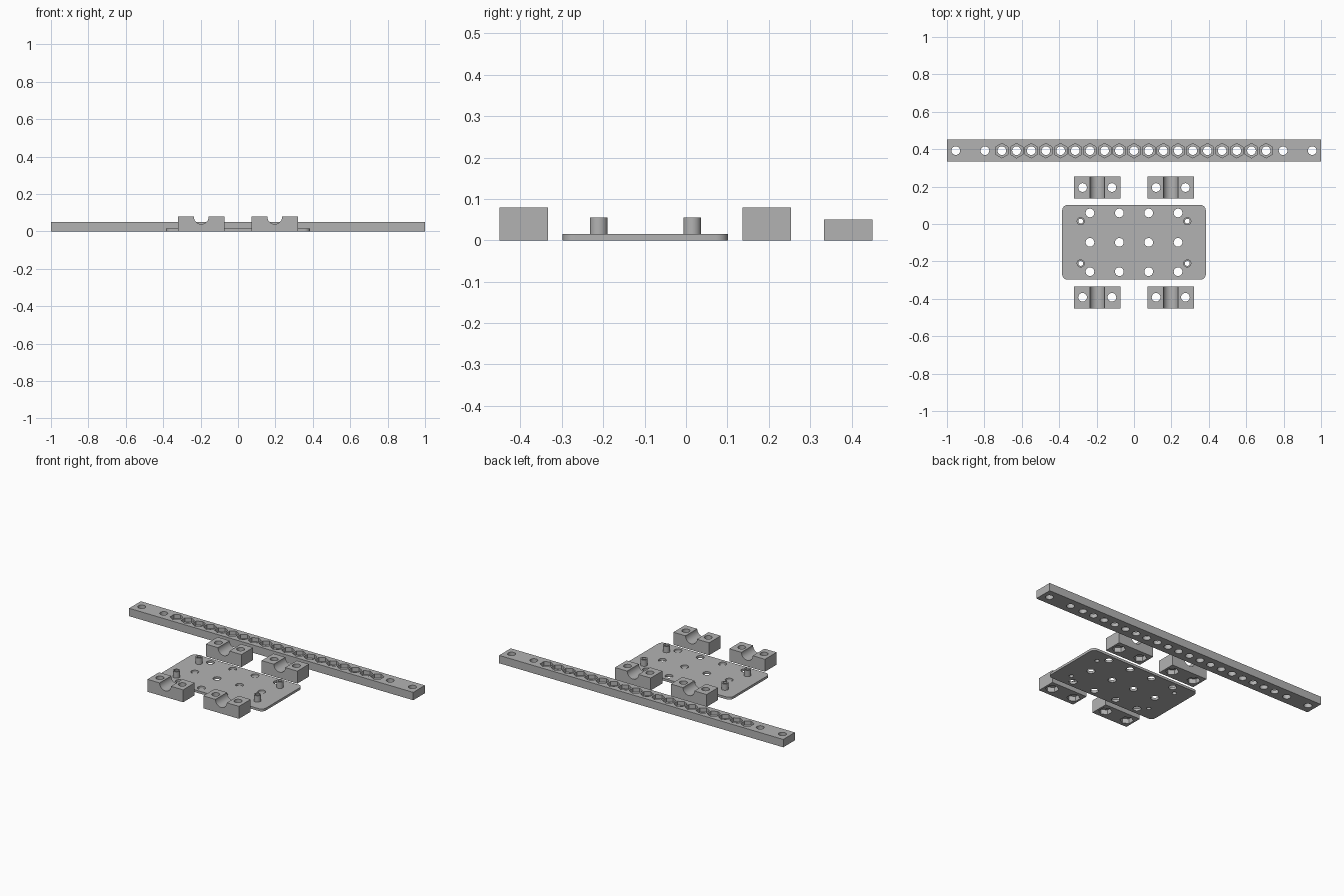
import bpy, bmesh, math
from mathutils import Matrix

if "Cube" in bpy.data.objects:
    bpy.data.objects.remove(bpy.data.objects["Cube"], do_unlink=True)

grey = bpy.data.materials.new("printed_grey")
grey.use_nodes = True
GREY = (0.45, 0.45, 0.45, 1)
grey.diffuse_color = GREY
grey.node_tree.nodes["Principled BSDF"].inputs["Base Color"].default_value = GREY

HOLE, NUT, PITCH = 0.0232, 0.0388, 0.0785


def make_object(name, bm):
    mesh = bpy.data.meshes.new(name)
    bmesh.ops.recalc_face_normals(bm, faces=bm.faces)
    bm.to_mesh(mesh)
    bm.free()
    obj = bpy.data.objects.new(name, mesh)
    bpy.context.collection.objects.link(obj)
    return obj


def box(name, x, y, width, depth, height, corner=0):
    bm = bmesh.new()
    bmesh.ops.create_cube(bm, size=1, matrix=Matrix.Translation((x, y, height / 2))
                          @ Matrix.Diagonal((width, depth, height, 1)))
    if corner:
        upright = [e for e in bm.edges
                   if abs(e.verts[0].co.z - e.verts[1].co.z) > height / 2]
        bmesh.ops.bevel(bm, geom=upright, offset=corner, segments=8,
                        profile=0.5, affect='EDGES')
    return make_object(name, bm)


def rods(points, radius, low, high, sides=32):
    """Upright prisms, one at each point, in a single mesh."""
    bm = bmesh.new()
    for x, y in points:
        bmesh.ops.create_cone(bm, cap_ends=True, segments=sides, radius1=radius,
                              radius2=radius, depth=high - low,
                              matrix=Matrix.Translation((x, y, (low + high) / 2)))
    return make_object("cutter", bm)


def cut(obj, cutter):
    cutter.hide_render = True
    mod = obj.modifiers.new("cut", 'BOOLEAN')
    mod.operation, mod.solver, mod.object = 'DIFFERENCE', 'EXACT', cutter
    bpy.context.view_layer.update()
    graph = bpy.context.evaluated_depsgraph_get()
    mesh = bpy.data.meshes.new_from_object(obj.evaluated_get(graph))
    obj.modifiers.clear()
    obj.data = mesh
    bpy.data.objects.remove(cutter, do_unlink=True)


def finish(obj):
    obj.data.materials.clear()
    obj.data.materials.append(grey)
    bpy.ops.object.select_all(action='DESELECT')
    obj.select_set(True)
    bpy.context.view_layer.objects.active = obj
    bpy.ops.object.shade_smooth_by_angle(angle=math.radians(30))


# Long bar with a row of nut pockets and two plain holes at each end
BAR_Y, BAR_H = 0.392, 0.05
bar = box("long_bar", 0, BAR_Y, 2, 0.117, BAR_H)
row = [(i * PITCH, BAR_Y) for i in range(-9, 10)]
ends = [(s * x, BAR_Y) for s in (-1, 1) for x in (0.797, 0.953)]
cut(bar, rods(row, NUT, 0.025, 0.1, 6))
cut(bar, rods(row + ends, HOLE, -0.05, 0.1))
finish(bar)

# Base plate with a grid of holes and four corner standoffs
PLATE_Y, PLATE_H = -0.098, 0.015
plate = box("base_plate", 0, PLATE_Y, 0.768, 0.4, PLATE_H, 0.03)
grid = [(i * PITCH, PLATE_Y + j * 2 * PITCH) for i in (-3, -1, 1, 3) for j in (-1, 0, 1)]
corners = [(sx * 0.285, PLATE_Y + sy * 0.113) for sx in (-1, 1) for sy in (-1, 1)]
cut(plate, rods(grid, HOLE, -0.05, 0.1))
cut(plate, rods(corners, 0.013, -0.05, 0.1))
finish(plate)
for i, corner in enumerate(corners):
    post = rods([corner], 0.0215, PLATE_H, 0.055)
    post.name = f"standoff_{i + 1}"
    cut(post, rods([corner], 0.013, -0.05, 0.1))
    finish(post)

# Four clamp blocks: round groove on top, bolt holes, nut pockets below
BLOCK_H = 0.079
for side, x in (("right", -0.1965), ("left", 0.1965)):
    for place, y in (("front", -0.392), ("back", 0.195)):
        block = box(f"clamp_block_{place}_{side}", x, y, 0.251, 0.117, BLOCK_H)
        groove = rods([(0, 0)], 0.04, -0.1, 0.1, 48)
        groove.data.transform(Matrix.Translation((x, y, BLOCK_H))
                              @ Matrix.Rotation(math.pi / 2, 4, 'X'))
        cut(block, groove)
        bolts = [(x - PITCH, y), (x + PITCH, y)]
        cut(block, rods(bolts, NUT, -0.05, 0.03, 6))
        cut(block, rods(bolts, HOLE, -0.05, 0.1))
        finish(block)
